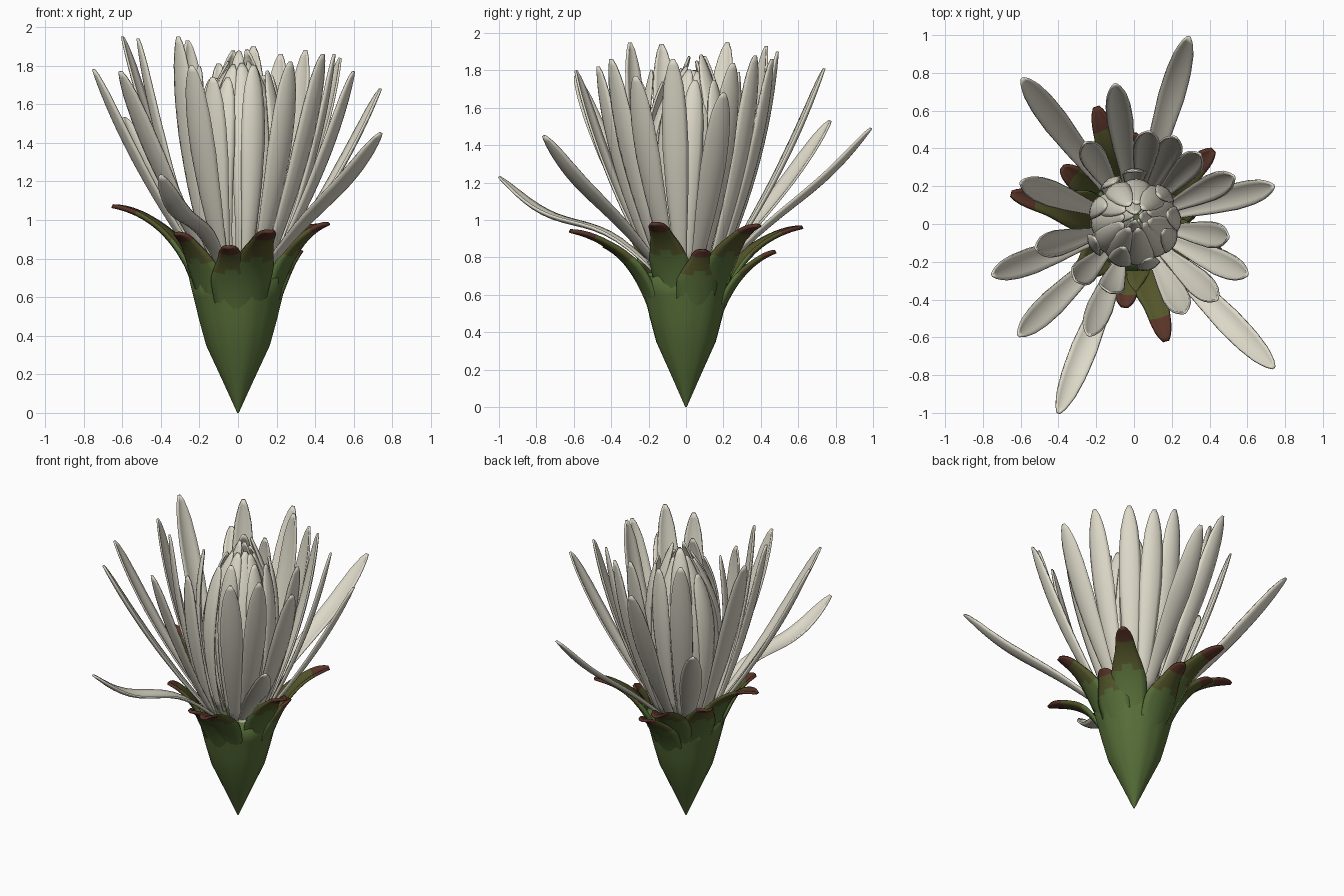
import bpy, bmesh, math, random
from mathutils import Vector

if "Cube" in bpy.data.objects:
    bpy.data.objects.remove(bpy.data.objects["Cube"])

random.seed(4)


def material(name, rgb):
    m = bpy.data.materials.new(name)
    m.diffuse_color = (*rgb, 1)
    m.use_nodes = True
    m.node_tree.nodes["Principled BSDF"].inputs["Base Color"].default_value = m.diffuse_color
    return m


CREAM = material("petal cream", (0.72, 0.69, 0.58))
GREEN = material("calyx green", (0.095, 0.155, 0.04))
OLIVE = material("sepal olive", (0.088, 0.092, 0.023))
BROWN = material("sepal tip brown", (0.1, 0.034, 0.021))

# width along the length: (t, fraction of half width)
PETAL_W = [(0, .42), (.15, .55), (.35, .82), (.58, 1), (.75, .95), (.88, .74), (.96, .45), (1, .12)]
SEPAL_W = [(0, .6), (.25, .92), (.42, 1), (.58, .78), (.72, .56), (.86, .46), (.95, .33), (1, .12)]


def width_at(table, t):
    for (a, wa), (b, wb) in zip(table, table[1:]):
        if t <= b:
            return wa + (wb - wa) * (t - a) / (b - a)
    return table[-1][1]


def blade(bm, base, ctrl, tip, half, cup, table, wave=0.0, rule=None, ang=None, rows=16, cols=6):
    """Cupped leaf swept along a quadratic curve from base to tip."""
    base, ctrl, tip = Vector(base), Vector(ctrl), Vector(tip)
    if ang is None:
        ang = math.atan2(tip.y, tip.x)
    side = Vector((-math.sin(ang), math.cos(ang), 0))
    grid, ts = [], []
    for i in range(rows + 1):
        t = 1 - (1 - i / rows) ** 1.25          # rows bunch up toward the tip
        ts.append(t)
        p = base * (1 - t) ** 2 + ctrl * 2 * t * (1 - t) + tip * t * t
        p.z += wave * math.sin(2 * math.pi * t)
        tan = (ctrl - base) * (1 - t) + (tip - ctrl) * t
        tan.z += wave * math.pi * math.cos(2 * math.pi * t)
        n = side.cross(tan.normalized())
        w = half * width_at(table, t)
        row = []
        for j in range(cols + 1):
            u = 2 * j / cols - 1
            row.append(bm.verts.new(p + side * (u * w) - n * (cup * w * u * u)))
        grid.append(row)
    for i in range(rows):
        for j in range(cols):
            f = bm.faces.new((grid[i][j], grid[i][j + 1], grid[i + 1][j + 1], grid[i + 1][j]))
            f.smooth = True
            if rule:
                f.material_index = rule((ts[i] + ts[i + 1]) / 2, abs(2 * (j + .5) / cols - 1))


def finish(bm, name, mats, thickness=0, inner_offset=0):
    me = bpy.data.meshes.new(name)
    bm.to_mesh(me)
    bm.free()
    ob = bpy.data.objects.new(name, me)
    bpy.context.collection.objects.link(ob)
    for m in mats:
        me.materials.append(m)
    if thickness:
        s = ob.modifiers.new("thickness", 'SOLIDIFY')
        s.thickness = thickness
        s.offset = 0
        s.material_offset = inner_offset
    return ob


def polar(r, a, z):
    return Vector((r * math.cos(a), r * math.sin(a), z))


# Calyx cup: lathed, gently ribbed cone
bm = bmesh.new()
SEG = 30
profile = [(.004, 0), (.08, .17), (.162, .35), (.197, .48), (.226, .6), (.25, .7), (.2, .72)]
rings = []
for r, z in profile:
    rings.append([bm.verts.new(polar(r * (1 + .02 * math.cos(10 * k * math.tau / SEG)), k * math.tau / SEG, z))
                  for k in range(SEG)])
for lo, hi in zip(rings, rings[1:]):
    for k in range(SEG):
        bm.faces.new((lo[k], lo[(k + 1) % SEG], hi[(k + 1) % SEG], hi[k])).smooth = True
bm.faces.new(rings[0][::-1])
bm.faces.new(rings[-1])
finish(bm, "calyx_cup", [GREEN])


# Sepals: flaring lobes, green at the root, olive blades, brown tips
def sepal_colour(t, edge):
    if t > .8:
        return 2
    return 1 if t > .6 - .12 * edge else 0


SEPALS = [(-.05, -.44, .86), (.17, -.62, .94), (.47, -.17, .98), (.33, .09, .84), (.42, .39, .97),
          (.0, .48, .83), (-.2, .62, .96), (-.38, .3, .93), (-.65, .16, 1.07), (-.32, -.3, .93)]
bm = bmesh.new()
for x, y, z in SEPALS:
    a = math.atan2(y, x)
    blade(bm, polar(.165, a, .44), polar(.27, a, z - .08), (x, y, z), .112, .28, SEPAL_W, rule=sepal_colour)
finish(bm, "sepals", [GREEN, OLIVE, BROWN, OLIVE, OLIVE, BROWN], .018, 3)

# Outer petals: individual tips (x, y, z), outward bow, wave
OUTER = [(.29, .99, 1.49, 0, .02), (-.59, .77, 1.53, .03, .0), (-.1, .74, 1.81, .03, 0),
         (.74, .2, 1.68, .02, 0), (.74, -.76, 1.45, .0, .02), (-.4, -1.0, 1.23, -.05, .05),
         (-.75, -.27, 1.78, .03, 0), (-.61, -.59, 1.77, .02, 0), (-.6, .22, 1.95, 0, 0),
         (-.52, -.13, 1.94, .02, 0), (.6, -.27, 1.77, .03, 0), (.5, -.07, 1.86, .03, 0),
         (.53, .25, 1.84, .03, 0), (.44, -.4, 1.86, .03, 0), (.27, -.47, 1.82, .04, 0),
         (-.24, -.59, 1.8, .02, 0), (-.31, -.3, 1.95, .03, 0), (.35, .37, 1.88, .04, 0),
         (.22, .46, 1.86, .04, 0), (.08, .49, 1.9, .04, 0), (-.26, .43, 1.93, .03, 0),
         (-.13, -.36, 1.74, .05, 0)]
bm = bmesh.new()
for x, y, z, bow, wave in OUTER:
    a = math.atan2(y, x)
    base = polar(.18, a, .72)
    tip = Vector((x, y, z))
    blade(bm, base, (base + tip) / 2 + polar(bow + .07, a, 0), tip, .068, .3, PETAL_W, wave)
finish(bm, "outer_petals", [CREAM], .012)


# Inner rings of petals: upright, then closing over the bud
def ring(name, count, r0, bulge, r1, z1, half, phase):
    bm = bmesh.new()
    for k in range(count):
        a = phase + k * math.tau / count + random.uniform(-.1, .1)
        tip = polar(r1 * random.uniform(.7, 1.2), a, z1 + random.uniform(-.06, .06)) + Vector((.01, .04, 0))
        blade(bm, polar(r0, a, .74), polar(bulge, a, 1.34), tip, half, .35, PETAL_W, ang=a)
    finish(bm, name, [CREAM], .012)


ring("middle_petals", 9, .14, .33, .22, 1.76, .062, .1)
ring("bud_petals", 11, .11, .36, .07, 1.83, .068, .3)
ring("heart_petals", 7, .06, .24, .02, 1.82, .06, .0)
